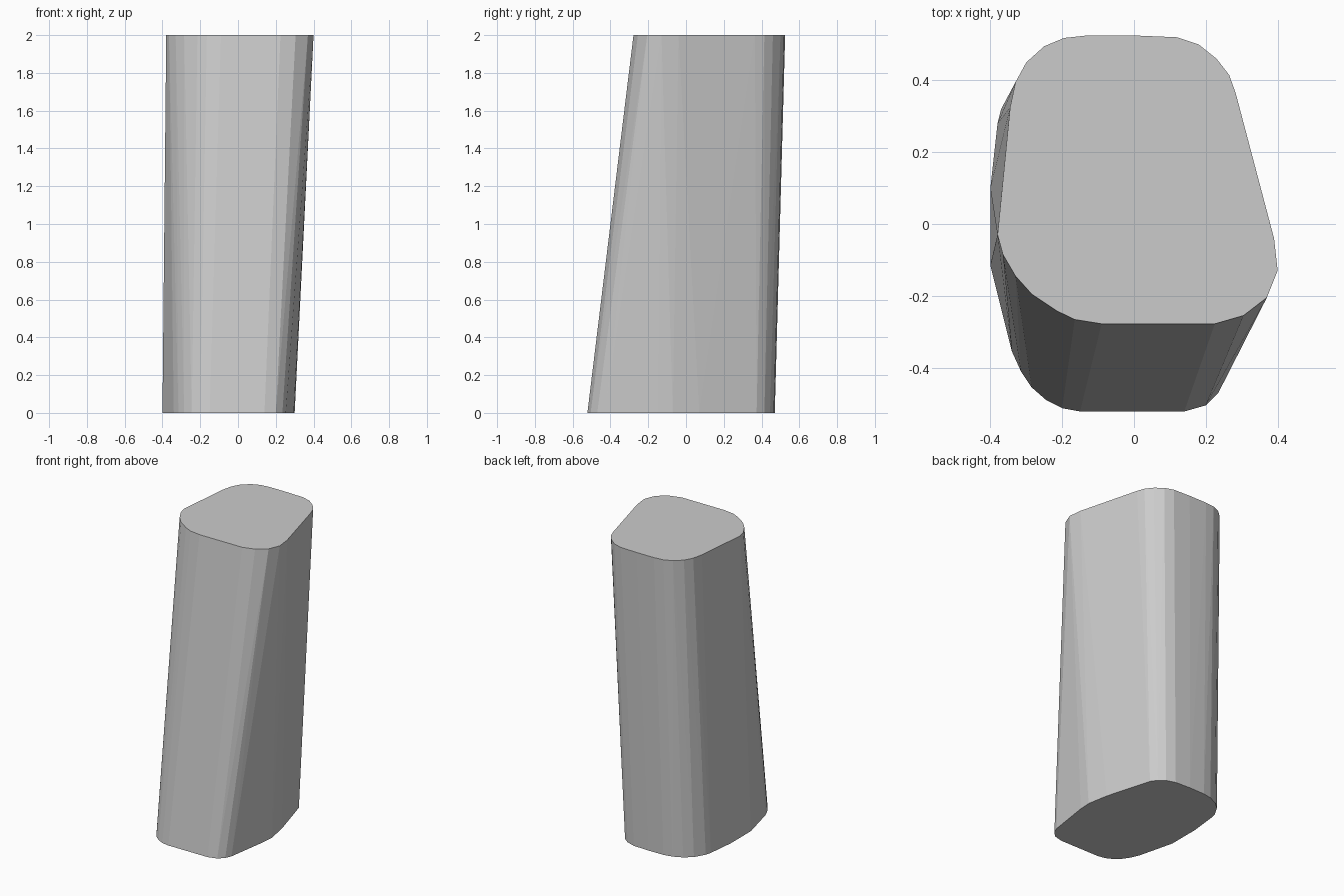
import bpy, bmesh

# Outline of the foot, counter-clockwise from the front left
bottom = [(-.15, -.522), (.14, -.522), (.20, -.505), (.235, -.47), (.253, -.43),
          (.295, -.15), (.30, -.07), (.275, .07), (.188, .374), (.16, .415),
          (.12, .445), (.06, .465), (-.05, .47), (-.16, .468), (-.22, .457),
          (-.28, .43), (-.33, .388), (-.37, .32), (-.38, .28), (-.40, .10),
          (-.40, -.115), (-.34, -.355), (-.315, -.41), (-.285, -.455),
          (-.245, -.49), (-.20, -.513)]

# Outline of the top, shifted back and to the right
top = [(-.09, -.278), (.225, -.278), (.305, -.255), (.37, -.205), (.40, -.13),
       (.39, -.04), (.283, .365), (.265, .415), (.23, .46), (.18, .50),
       (.12, .52), (0, .525), (-.13, .525), (-.195, .518), (-.25, .495),
       (-.30, .45), (-.33, .395), (-.345, .325), (-.38, -.03), (-.365, -.085),
       (-.33, -.145), (-.285, -.195), (-.215, -.242), (-.165, -.266)]

# Leaning pillar: faceted skin stretched between the two outlines
bm = bmesh.new()
for ring, z in ((bottom, 0), (top, 2)):
    for x, y in ring:
        bm.verts.new((x, y, z))
bmesh.ops.convex_hull(bm, input=bm.verts[:])
bmesh.ops.dissolve_limit(bm, angle_limit=0.004, verts=bm.verts[:], edges=bm.edges[:])
bmesh.ops.recalc_face_normals(bm, faces=bm.faces[:])
mesh = bpy.data.meshes.new("leaning_pillar")
bm.to_mesh(mesh)
bm.free()
bpy.context.collection.objects.link(bpy.data.objects.new("leaning_pillar", mesh))
